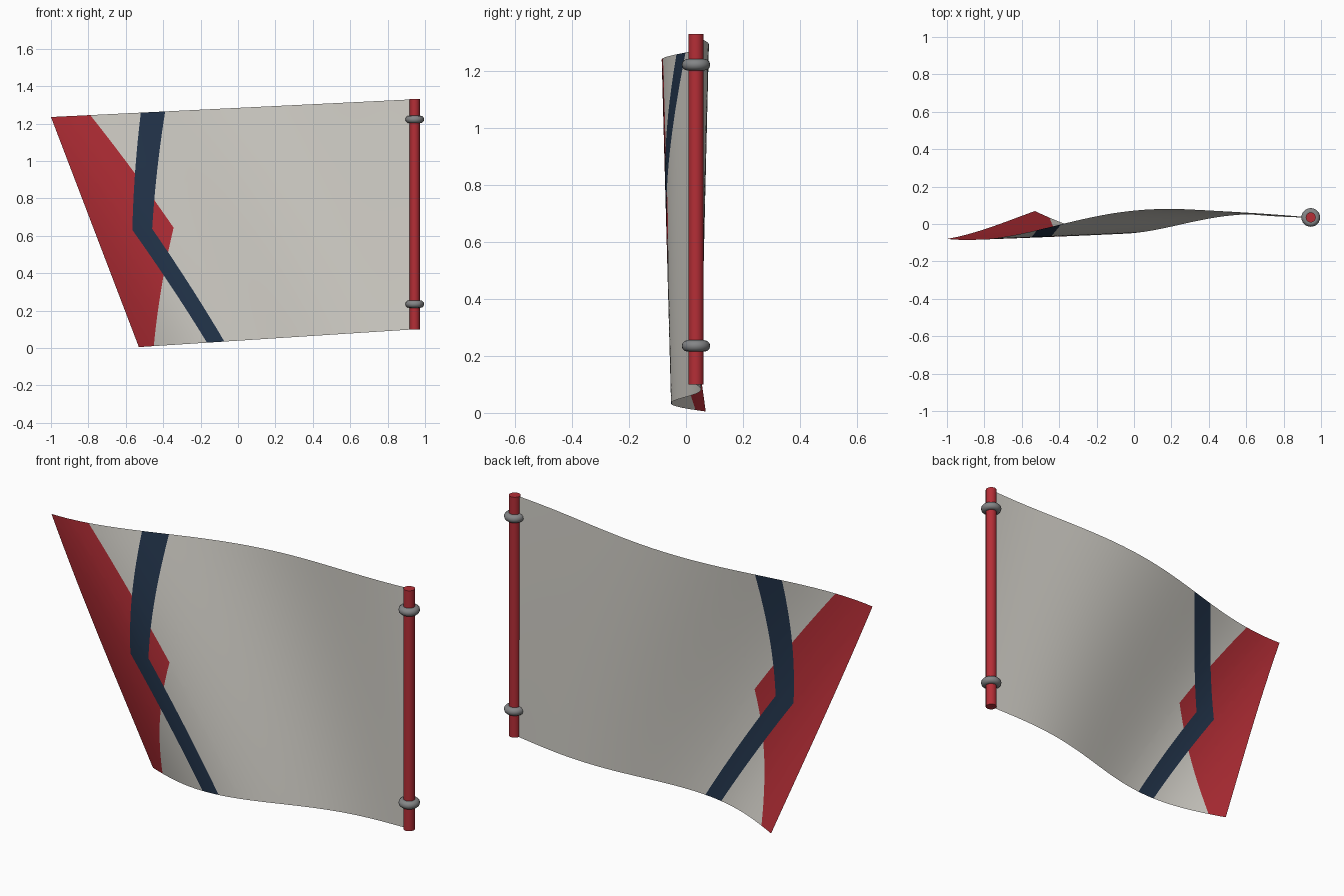
import bpy, bmesh
from math import sin, radians
from mathutils import Vector

if "Cube" in bpy.data.objects:
    bpy.data.objects.remove(bpy.data.objects["Cube"], do_unlink=True)

POLE_X, POLE_Y = 0.945, 0.035


def material(name, color, metallic=0.0):
    m = bpy.data.materials.new(name)
    m.use_nodes = True
    m.diffuse_color = (*color, 1)
    bsdf = m.node_tree.nodes["Principled BSDF"]
    bsdf.inputs["Base Color"].default_value = (*color, 1)
    bsdf.inputs["Roughness"].default_value = 0.7
    return m


cream = material("off_white_cloth", (0.66, 0.64, 0.59))
red = material("red", (0.46, 0.027, 0.037))
navy = material("navy_cloth", (0.017, 0.036, 0.073))
grey = material("grey_metal", (0.23, 0.235, 0.24))


# Pattern edges as (u at bottom, u at middle, u at top); u runs from pole to free edge
BAND_INNER = (0.69, 0.821, 0.686)
BAND_OUTER = (0.753, 0.883, 0.753)
RED_EDGE = (0.946, 0.754, 0.892)


def edge_at(edge, v):
    low, mid, high = edge
    end = low if v < 0.5 else high
    return mid + (end - mid) * abs(v - 0.5) * 2


def cloth_color(u, v):
    if edge_at(BAND_INNER, v) < u < edge_at(BAND_OUTER, v):
        return 2
    return 1 if u > edge_at(RED_EDGE, v) else 0


def cloth_point(u, v):
    # Slanted outline with a ripple that grows away from the pole
    x = POLE_X - u * (1.475 + 0.47 * v)
    y = POLE_Y + 0.13 * u * sin(5.2 * u + 1.35 * (1 - v))
    z = 0.1 - 0.095 * u + 1.23 * v
    return Vector((x, y, z))


# Flag cloth: flat sheet cut along the pattern, then shaped
bm = bmesh.new()
bmesh.ops.create_grid(bm, x_segments=48, y_segments=24, size=0.5)
bmesh.ops.translate(bm, verts=bm.verts, vec=(0.5, 0.5, 0))
for edge in (BAND_INNER, BAND_OUTER, RED_EDGE):
    for end, v_end in ((edge[0], 0), (edge[2], 1)):
        mid = Vector((edge[1], 0.5, 0))
        d = Vector((end, v_end, 0)) - mid
        bmesh.ops.bisect_plane(bm, geom=bm.verts[:] + bm.edges[:] + bm.faces[:],
                               dist=1e-5, plane_co=mid, plane_no=(-d.y, d.x, 0))
for f in bm.faces:
    c = f.calc_center_median()
    f.material_index = cloth_color(c.x, c.y)
    f.smooth = True
for v in bm.verts:
    v.co = cloth_point(v.co.x, v.co.y)
bmesh.ops.reverse_faces(bm, faces=bm.faces[:])
mesh = bpy.data.meshes.new("flag_cloth")
bm.to_mesh(mesh)
bm.free()
for m in (cream, red, navy):
    mesh.materials.append(m)
cloth = bpy.data.objects.new("flag_cloth", mesh)
bpy.context.collection.objects.link(cloth)


def finish(name, mat):
    ob = bpy.context.object
    ob.name = name
    ob.data.materials.append(mat)
    bpy.ops.object.shade_smooth_by_angle(angle=radians(40))


# Pole
bpy.ops.mesh.primitive_cylinder_add(vertices=16, radius=0.027, depth=1.23,
                                    location=(POLE_X, POLE_Y, 0.715))
finish("pole", red)

# Rings around the pole
for name, z in (("upper_ring", 1.222), ("lower_ring", 0.235)):
    bpy.ops.mesh.primitive_torus_add(major_radius=0.03, minor_radius=0.02,
                                     major_segments=24, minor_segments=12,
                                     location=(POLE_X, POLE_Y, z))
    finish(name, grey)
